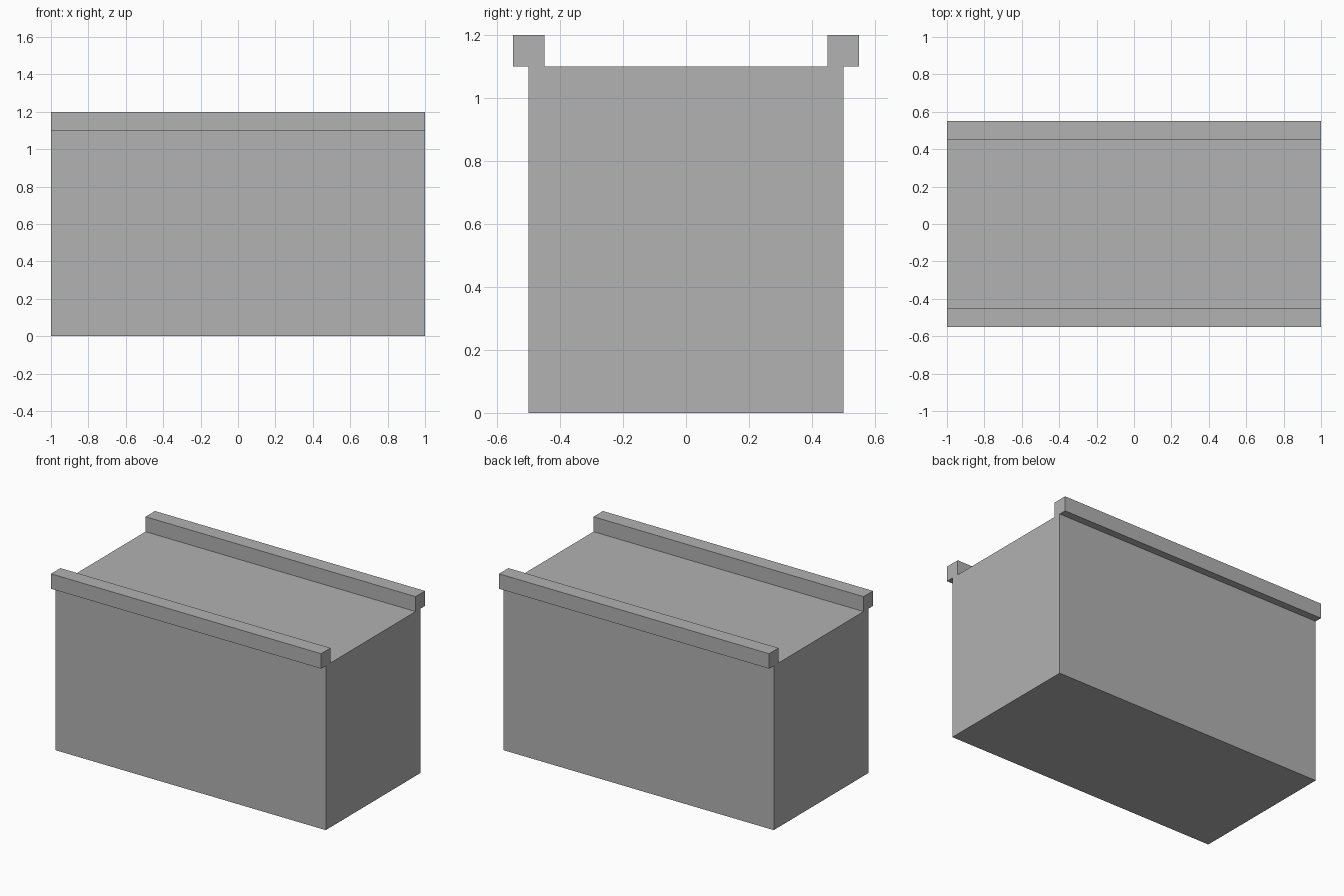
import bpy
import bmesh

cube = bpy.data.objects.get("Cube")
if cube:
    bpy.data.objects.remove(cube, do_unlink=True)

# Plain grey material
grey = bpy.data.materials.new("plain grey")
grey.use_nodes = True
colour = (0.445, 0.445, 0.445, 1)
grey.diffuse_color = colour
grey.node_tree.nodes["Principled BSDF"].inputs["Base Color"].default_value = colour

# Half of the end profile (y, z): block side, then overhanging edge rail
LENGTH = 2.0
half = [(0.5, 0), (0.5, 1.1), (0.55, 1.1), (0.55, 1.2), (0.45, 1.2), (0.45, 1.1)]
profile = half + [(-y, z) for y, z in reversed(half)]

# Block with two edge rails, extruded along x
bm = bmesh.new()
end = bm.faces.new([bm.verts.new((-LENGTH / 2, y, z)) for y, z in profile])
grown = bmesh.ops.extrude_face_region(bm, geom=[end], use_keep_orig=True)
moved = [v for v in grown["geom"] if isinstance(v, bmesh.types.BMVert)]
bmesh.ops.translate(bm, verts=moved, vec=(LENGTH, 0, 0))
bmesh.ops.recalc_face_normals(bm, faces=bm.faces)

mesh = bpy.data.meshes.new("railed_block")
bm.to_mesh(mesh)
bm.free()
mesh.materials.append(grey)
block = bpy.data.objects.new("railed_block", mesh)
bpy.context.collection.objects.link(block)
